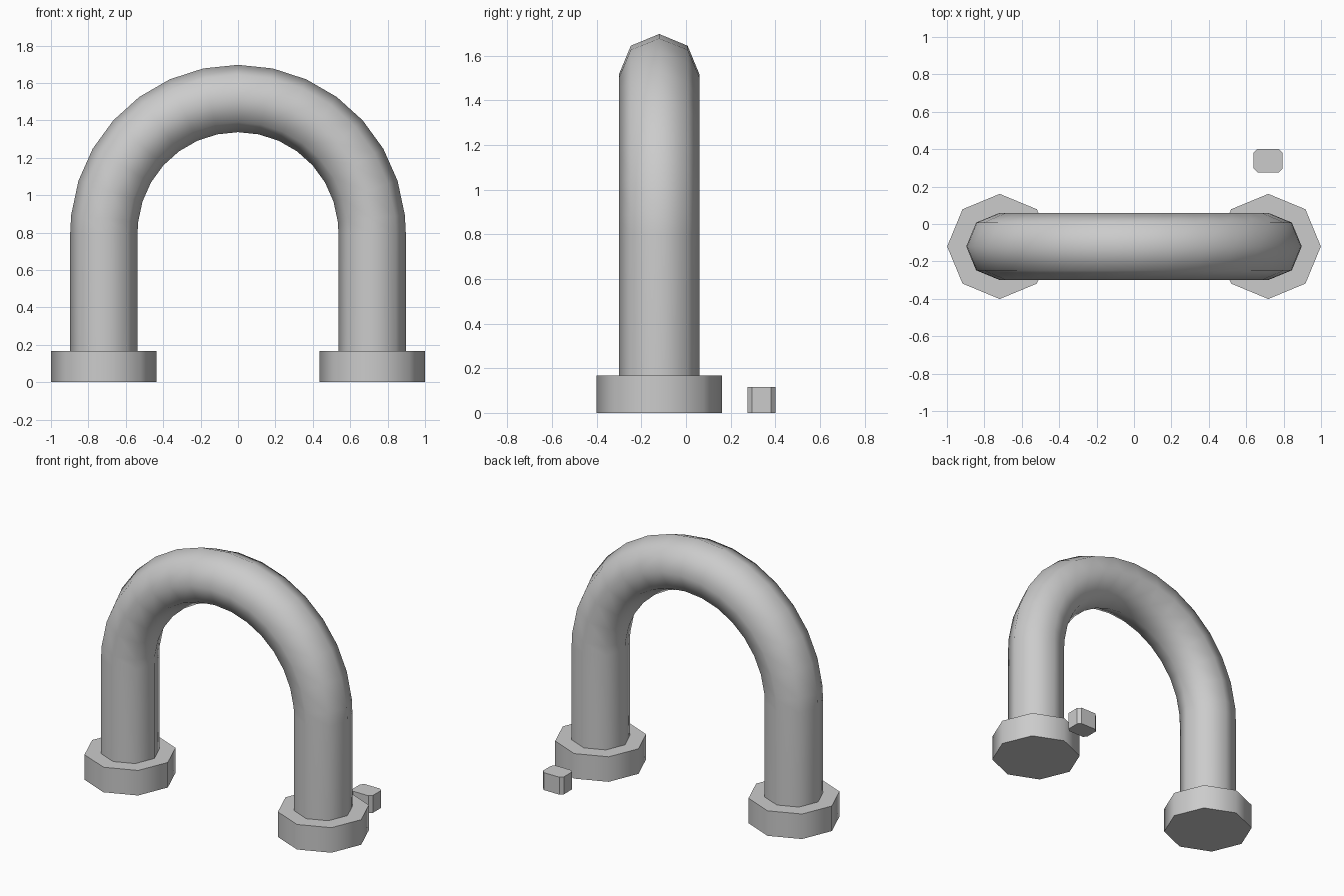
import bpy, bmesh, math
from mathutils import Vector

if "Cube" in bpy.data.objects:
    bpy.data.objects.remove(bpy.data.objects["Cube"])

CY = -0.12      # depth of the arch centre line
LEG_X = 0.717   # half spacing of the legs, also the bend radius
SPRING_Z = 0.80 # height where the bend starts
SIDES = 8


def finish(name, bm, smooth_angle=None):
    bmesh.ops.recalc_face_normals(bm, faces=bm.faces)
    mesh = bpy.data.meshes.new(name)
    bm.to_mesh(mesh)
    bm.free()
    ob = bpy.data.objects.new(name, mesh)
    bpy.context.collection.objects.link(ob)
    if smooth_angle:
        bpy.ops.object.select_all(action='DESELECT')
        ob.select_set(True)
        bpy.context.view_layer.objects.active = ob
        bpy.ops.object.shade_smooth_by_angle(angle=math.radians(smooth_angle))
    return ob


# Bent tube: octagonal rings swept up one leg, round the bend, down the other
half = [90] + list(range(84, 0, -12))
angles = [-a for a in half] + [0] + half[::-1]
stations = [(-90, 0.08)] + [(a, SPRING_Z) for a in angles] + [(90, 0.08)]
bm = bmesh.new()
rings = []
for a, z in stations:
    t = math.radians(a)
    out = Vector((math.sin(t), 0, math.cos(t)))
    centre = Vector((0, CY, z)) + out * LEG_X
    ring = []
    for i in range(SIDES):
        u = 2 * math.pi * i / SIDES
        ring.append(bm.verts.new(centre + out * 0.18 * math.cos(u)
                                 + Vector((0, 0.18 * math.sin(u), 0))))
    rings.append(ring)
for r0, r1 in zip(rings, rings[1:]):
    for i in range(SIDES):
        j = (i + 1) % SIDES
        bm.faces.new((r0[i], r0[j], r1[j], r1[i]))
bm.faces.new(rings[0])
bm.faces.new(rings[-1])
finish("bent_tube", bm, 60)

# Octagonal collars at the feet
for side, x in (("left", -0.718), ("right", 0.718)):
    bm = bmesh.new()
    bmesh.ops.create_cone(bm, cap_ends=True, segments=SIDES,
                          radius1=0.281, radius2=0.281, depth=0.168)
    bmesh.ops.translate(bm, verts=bm.verts, vec=(x, CY, 0.084))
    finish(side + "_foot_collar", bm, 50)

# Small loose block with chamfered upright edges
bm = bmesh.new()
bmesh.ops.create_cube(bm, size=1)
bmesh.ops.scale(bm, verts=bm.verts, vec=(0.155, 0.125, 0.117))
bmesh.ops.translate(bm, verts=bm.verts, vec=(0.717, 0.339, 0.0585))
uprights = [e for e in bm.edges
            if abs(e.verts[0].co.z - e.verts[1].co.z) > 0.1]
bmesh.ops.bevel(bm, geom=uprights, offset=0.02, segments=1, affect='EDGES')
finish("small_block", bm)
